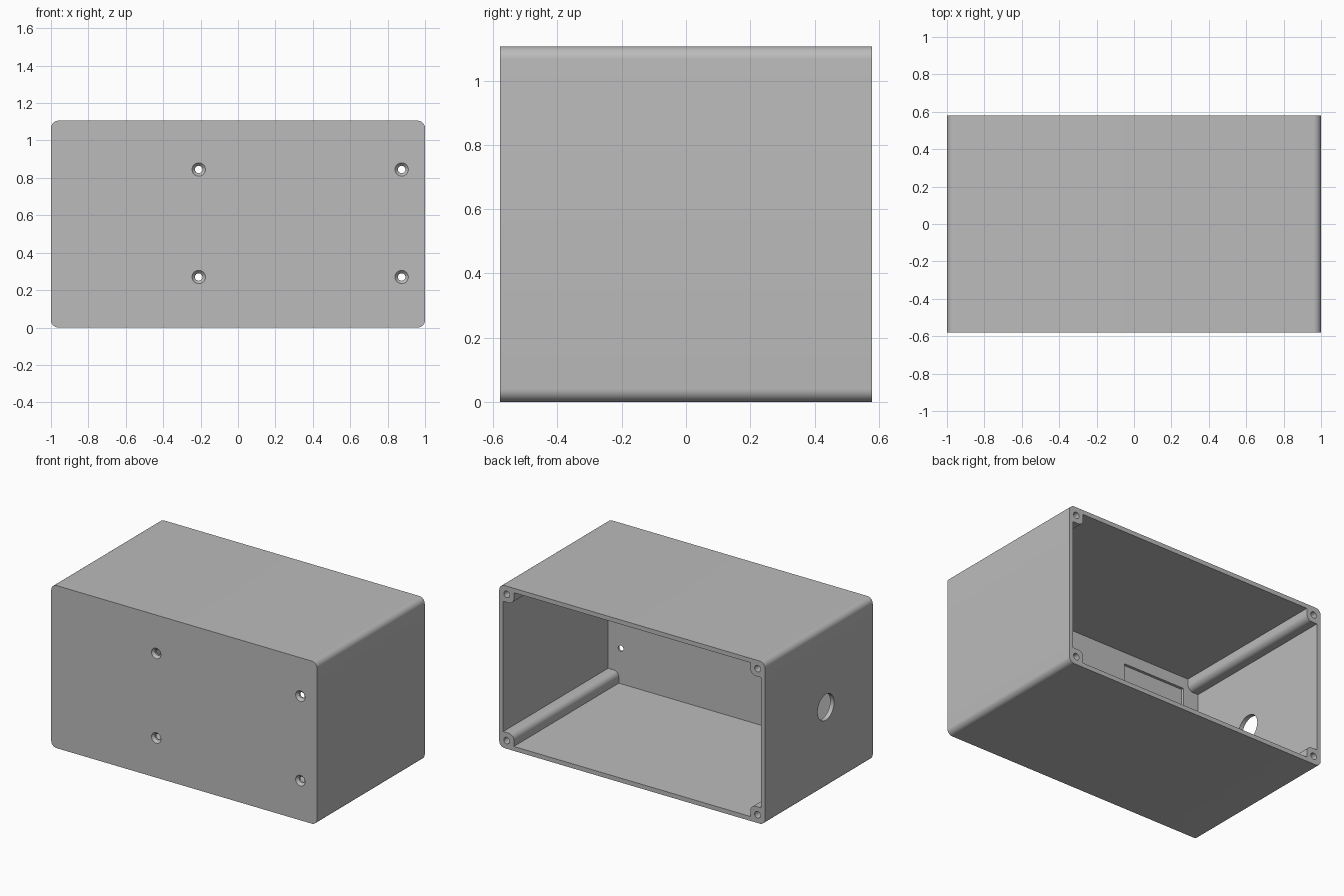
import bpy, bmesh, math
from mathutils import Matrix, Vector

cube = bpy.data.objects.get("Cube")
if cube:
    bpy.data.objects.remove(cube, do_unlink=True)

# Overall sizes
W, D, H = 2.0, 1.158, 1.106
WALL, POST, CORNER = 0.03, 0.11, 0.04
MID = H / 2
FRONT, BACK = -D / 2, D / 2

grey = bpy.data.materials.new("plain grey")
grey.use_nodes = True
colour = (0.5, 0.5, 0.5, 1)
grey.diffuse_color = colour
grey.node_tree.nodes["Principled BSDF"].inputs["Base Color"].default_value = colour


def add_object(name, bm):
    bmesh.ops.recalc_face_normals(bm, faces=bm.faces)
    mesh = bpy.data.meshes.new(name)
    bm.to_mesh(mesh)
    bm.free()
    mesh.materials.append(grey)
    obj = bpy.data.objects.new(name, mesh)
    bpy.context.collection.objects.link(obj)
    return obj


def prism(name, outline, y0, y1):
    """Extrude an (x, height from the middle) outline along y."""
    bm = bmesh.new()
    face = bm.faces.new([bm.verts.new((x, y0, z + MID)) for x, z in outline])
    out = bmesh.ops.extrude_face_region(bm, geom=[face])
    verts = [v for v in out["geom"] if isinstance(v, bmesh.types.BMVert)]
    bmesh.ops.translate(bm, verts=verts, vec=(0, y1 - y0, 0))
    return add_object(name, bm)


def round_cutter(name, start, end, r_start, r_end, sides=32):
    """Cylinder or cone between two points."""
    start, end = Vector(start), Vector(end)
    axis = end - start
    turn = axis.to_track_quat("Z", "Y").to_matrix().to_4x4()
    bm = bmesh.new()
    bmesh.ops.create_cone(bm, cap_ends=True, segments=sides, radius1=r_start,
                          radius2=r_end, depth=axis.length,
                          matrix=Matrix.Translation((start + end) / 2) @ turn)
    return add_object(name, bm)


def mirrored(quarter):
    """Complete a closed outline from its top-right quarter."""
    half = quarter + [(-x, z) for x, z in reversed(quarter)]
    return half + [(-x, -z) for x, z in half]


def arc(cx, cz, r, a0, a1, steps=10):
    angles = [math.radians(a0 + (a1 - a0) * i / steps) for i in range(steps + 1)]
    return [(cx + r * math.cos(a), cz + r * math.sin(a)) for a in angles]


def cut(target, cutter):
    mod = target.modifiers.new("cut", "BOOLEAN")
    mod.operation, mod.solver, mod.object = "DIFFERENCE", "EXACT", cutter
    bpy.context.view_layer.objects.active = target
    bpy.ops.object.modifier_apply(modifier=mod.name)
    bpy.data.objects.remove(cutter, do_unlink=True)


# Outer block with rounded long edges
outer = mirrored(arc(W / 2 - CORNER, MID - CORNER, CORNER, 0, 90))
enclosure = prism("enclosure", outer, FRONT, BACK)

# Cavity open at the back, leaving a rounded screw post in each corner
px, pz = W / 2 - POST, MID - POST
inner = ([(W / 2 - WALL, pz)]
         + arc(px + CORNER, pz + CORNER, CORNER, 270, 180)
         + [(px, MID - WALL)])
cut(enclosure, prism("cavity", mirrored(inner), FRONT + WALL, BACK + 0.1))

# Blind screw holes in the post ends
for sx in (-1, 1):
    for sz in (-1, 1):
        x, z = sx * (W / 2 - 0.056), MID + sz * (MID - 0.056)
        cut(enclosure, round_cutter("post_hole", (x, BACK - 0.2, z),
                                    (x, BACK + 0.05, z), 0.022, 0.022))

# Countersunk mounting holes through the front wall
for x in (-0.21, 0.875):
    for z in (0.27, 0.845):
        cut(enclosure, round_cutter("mount_hole", (x, FRONT - 0.05, z),
                                    (x, FRONT + 0.08, z), 0.02, 0.02))
        cut(enclosure, round_cutter("countersink", (x, FRONT - 0.01, z),
                                    (x, FRONT + 0.018, z), 0.045, 0.019))

# Cable hole through the right wall
cut(enclosure, round_cutter("cable_hole", (-1.1, -0.075, MID),
                            (-0.9, -0.075, MID), 0.088, 0.088, 48))

# Shallow pocket inside the front wall
pocket = [(-0.855, -0.445), (-0.387, -0.445), (-0.387, 0.445), (-0.855, 0.445)]
cut(enclosure, prism("pocket", pocket, FRONT + 0.012, FRONT + 0.1))

# Smooth curved faces, keep the edges sharp
bpy.ops.object.select_all(action="DESELECT")
enclosure.select_set(True)
bpy.context.view_layer.objects.active = enclosure
bpy.ops.object.shade_smooth_by_angle(angle=math.radians(30))
